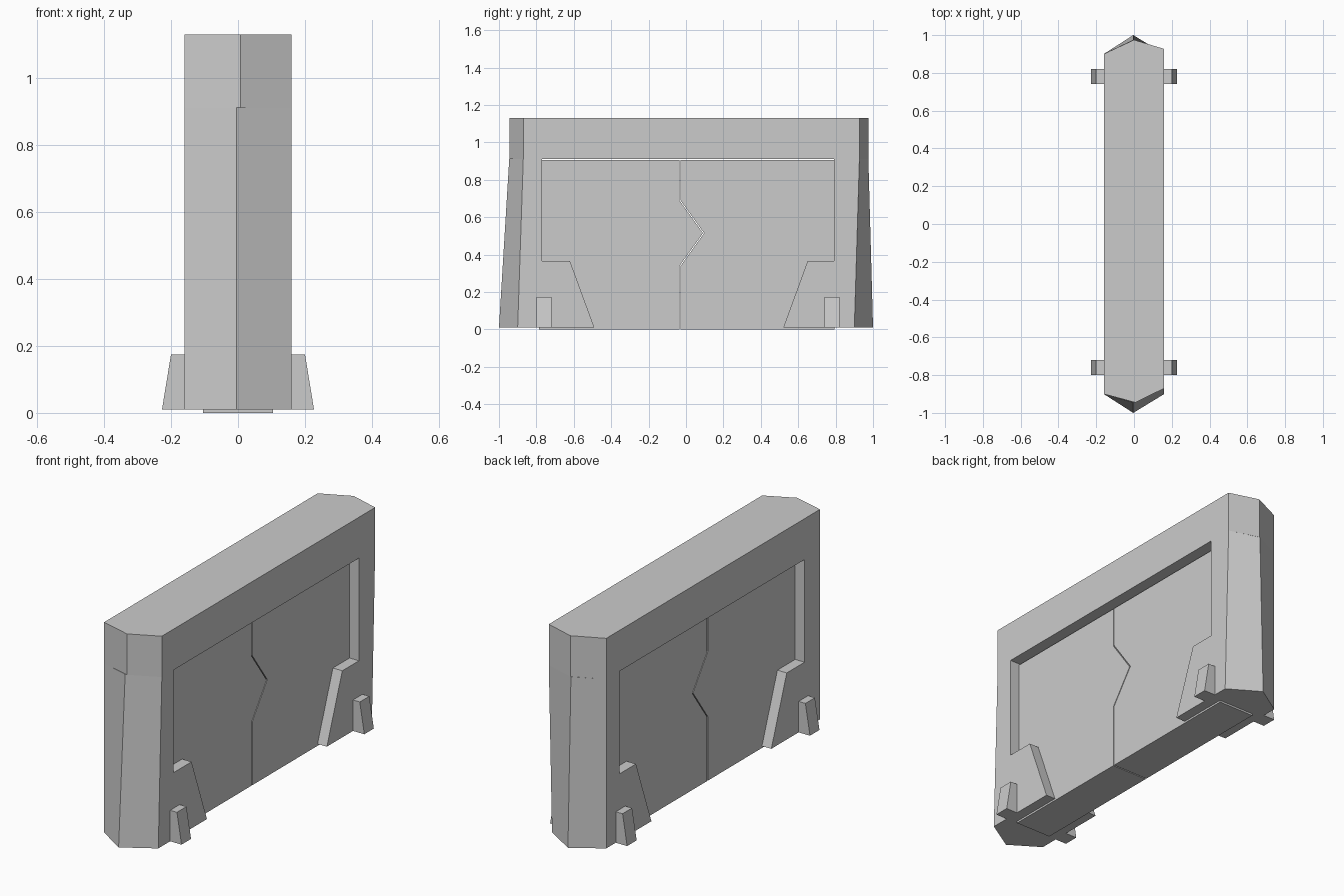
import bpy, bmesh

if "Cube" in bpy.data.objects:
    bpy.data.objects.remove(bpy.data.objects["Cube"])

HALF = 0.16        # half thickness of the wall
DOOR = 0.105       # half thickness of the door leaves
BASE, SPLIT, TOP = 0.01, 0.912, 1.13


def loft(name, ring_a, ring_b):
    """Closed solid joining two rings of 3D points."""
    bm = bmesh.new()
    a = [bm.verts.new(p) for p in ring_a]
    b = [bm.verts.new(p) for p in ring_b]
    bm.faces.new(a)
    bm.faces.new(b[::-1])
    for i in range(len(a)):
        j = (i + 1) % len(a)
        bm.faces.new((a[j], a[i], b[i], b[j]))
    return finish(name, bm)


def finish(name, bm):
    bmesh.ops.recalc_face_normals(bm, faces=bm.faces)
    mesh = bpy.data.meshes.new(name)
    bm.to_mesh(mesh)
    bm.free()
    obj = bpy.data.objects.new(name, mesh)
    bpy.context.collection.objects.link(obj)
    return obj


def slab(name, profile, half):
    """Extrude a (y, z) profile across the wall thickness."""
    return loft(name, [(-half, y, z) for y, z in profile],
                [(half, y, z) for y, z in profile])


def pillar(name, jamb, right, apex, left):
    """Gate pillar: stepped jamb inside, tapering pointed end outside.
    right / apex / left are (y at bottom, y at top)."""
    bm = bmesh.new()
    r = [bm.verts.new((HALF, y, z)) for y, z in jamb]
    l = [bm.verts.new((-HALF, y, z)) for y, z in jamb]
    rb, rt = (bm.verts.new((HALF, y, z)) for y, z in zip(right, (BASE, SPLIT)))
    lb, lt = (bm.verts.new((-HALF, y, z)) for y, z in zip(left, (BASE, SPLIT)))
    ab, at = (bm.verts.new((-0.004, y, z)) for y, z in zip(apex, (BASE, SPLIT)))
    bm.faces.new(r + [rb, rt])
    bm.faces.new(l + [lb, lt])
    bm.faces.new((rb, rt, at, ab))
    bm.faces.new((ab, at, lt, lb))
    bm.faces.new((r[0], l[0], lt, at, rt))
    bm.faces.new((r[-1], l[-1], lb, ab, rb))
    for i in range(len(jamb) - 1):
        bm.faces.new((r[i], r[i + 1], l[i + 1], l[i]))
    finish(name, bm)


# Lintel across the top with pointed ends
outline = [(HALF, 0.927), (0, 0.975), (-HALF, 0.90),
           (-HALF, -0.90), (0.007, -0.945), (HALF, -0.87)]
loft("top_lintel", [(x, y, SPLIT) for x, y in outline],
     [(x, y, TOP) for x, y in outline])

# Two side pillars
pillar("front_pillar",
       [(-0.77, SPLIT), (-0.77, 0.365), (-0.62, 0.365), (-0.49, BASE)],
       (-0.90, -0.87), (-1.0, -0.945), (-0.90, -0.90))
pillar("back_pillar",
       [(0.79, SPLIT), (0.79, 0.365), (0.65, 0.365), (0.52, BASE)],
       (0.90, 0.927), (1.0, 0.975), (0.90, 0.90))

# Door leaves meeting at a zigzag seam
seam = [(-0.032, 0), (-0.032, 0.34), (0.094, 0.515), (-0.032, 0.69), (-0.032, 0.905)]
for name, edge, gap in (("front_door", -0.785, -0.003), ("back_door", 0.795, 0.003)):
    slab(name, [(edge, 0.905), (edge, 0)] + [(y + gap, z) for y, z in seam], DOOR)

# Wedge-shaped buttress feet on both faces
for end, y0, y1 in (("front", -0.80, -0.72), ("back", 0.74, 0.82)):
    for side, s in (("right", 1), ("left", -1)):
        wedge = [(0.15, BASE), (0.227, BASE), (0.20, 0.175), (0.15, 0.175)]
        loft(f"{end}_{side}_foot", [(s * x, y0, z) for x, z in wedge],
             [(s * x, y1, z) for x, z in wedge])
